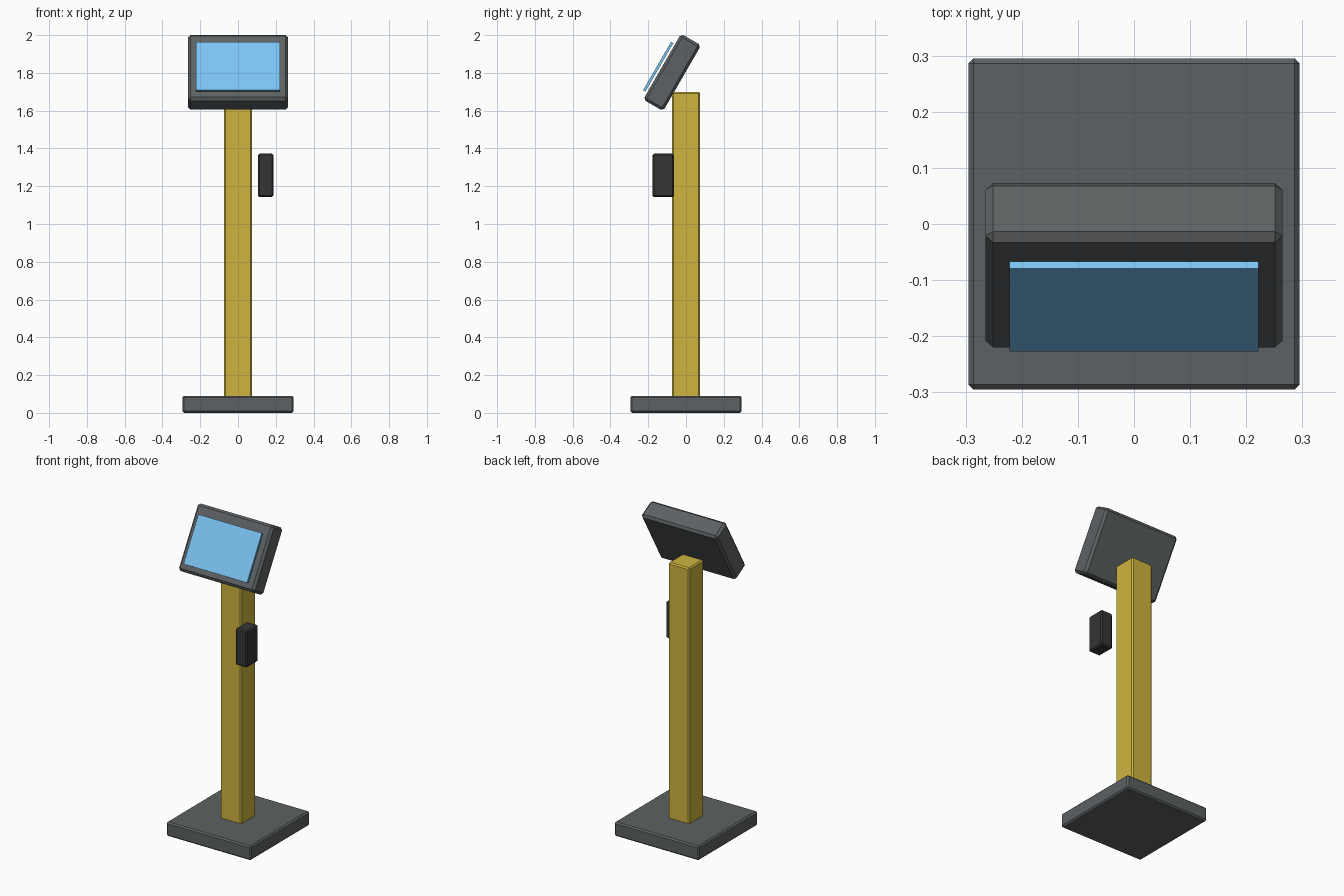
import bpy
from math import radians

if "Cube" in bpy.data.objects:
    bpy.data.objects.remove(bpy.data.objects["Cube"])


def material(name, color):
    m = bpy.data.materials.new(name)
    m.diffuse_color = (*color, 1)
    m.use_nodes = True
    m.node_tree.nodes["Principled BSDF"].inputs["Base Color"].default_value = m.diffuse_color
    return m


def box(name, size, loc, bevel=0, tilt=0, mat=None):
    bpy.ops.mesh.primitive_cube_add(size=1, location=loc)
    ob = bpy.context.object
    ob.name = name
    ob.scale = size
    bpy.ops.object.transform_apply(location=False, rotation=False, scale=True)
    ob.rotation_euler.x = radians(tilt)
    if bevel:
        mod = ob.modifiers.new("chamfer", "BEVEL")
        mod.width = bevel
        mod.segments = 1
    if mat:
        ob.data.materials.append(mat)
    return ob


yellow = material("yellow_paint", (0.62, 0.46, 0.05))
blue = material("screen_blue", (0.2, 0.55, 0.9))
dark = material("dark_plastic", (0.035, 0.035, 0.035))
grey = material("dark_grey", (0.11, 0.12, 0.125))

# Floor plate and post
box("base_plate", (0.59, 0.59, 0.09), (0, 0, 0.045), 0.009, mat=grey)
box("post", (0.147, 0.147, 1.62), (0, 0, 0.89), 0.008, mat=yellow)

# Tilted display housing with the screen panel in front of it
box("display_housing", (0.53, 0.122, 0.402), (0, -0.0735, 1.8025), 0.014, -30, grey)
box("screen", (0.443, 0.014, 0.296), (0, -0.147, 1.833), 0, -30, blue)

# Card reader beside the post
box("card_reader", (0.082, 0.115, 0.23), (0.146, -0.121, 1.257), 0.008, mat=dark)
